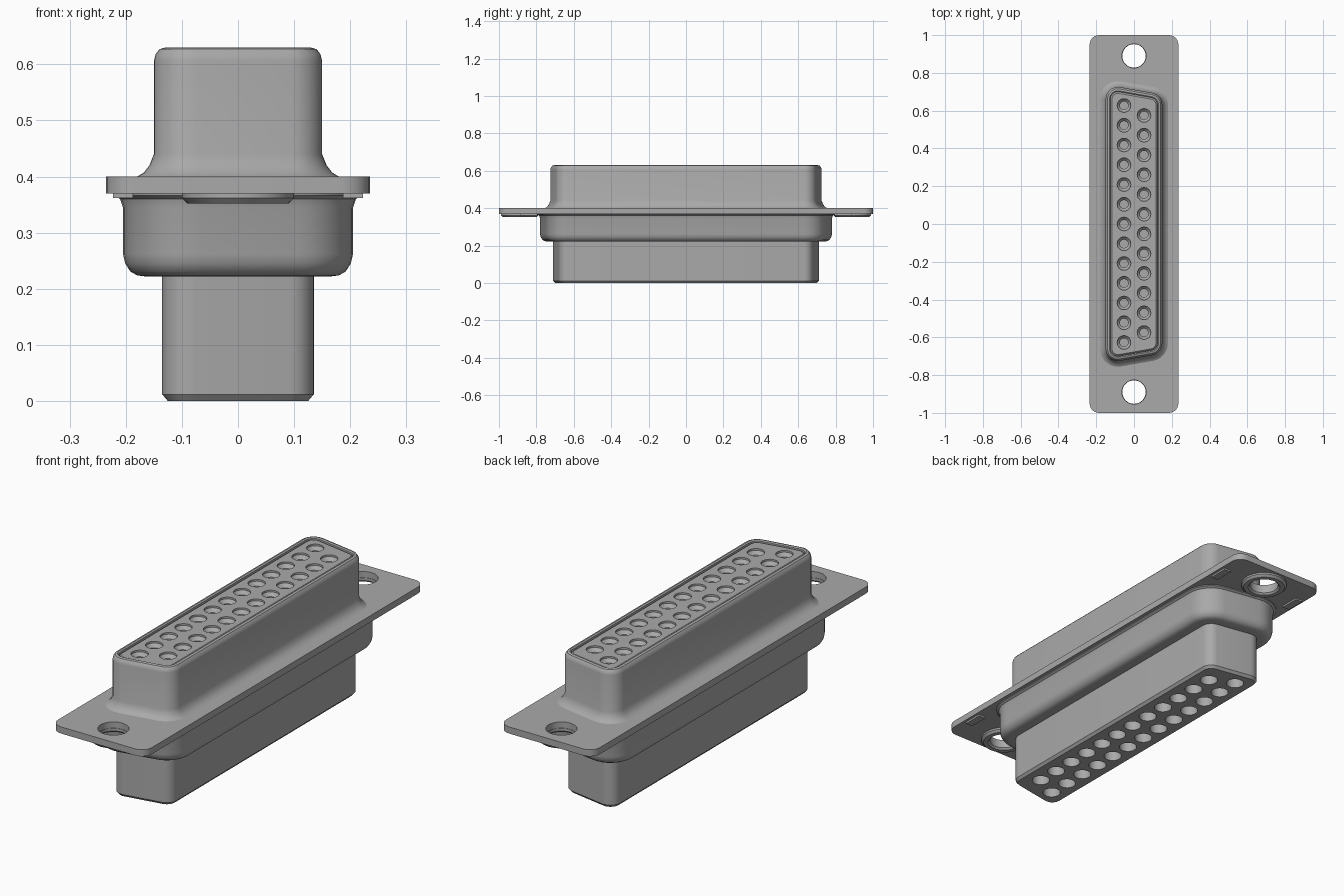
import bpy, bmesh
from math import sin, cos, tan, radians, pi

if "Cube" in bpy.data.objects:
    bpy.data.objects.remove(bpy.data.objects["Cube"])

GREY = (0.40, 0.40, 0.40, 1)
metal = bpy.data.materials.new("satin grey")
metal.use_nodes = True
metal.diffuse_color = GREY
metal.node_tree.nodes["Principled BSDF"].inputs["Base Color"].default_value = GREY


def finish(name, bm):
    bmesh.ops.recalc_face_normals(bm, faces=bm.faces)
    mesh = bpy.data.meshes.new(name)
    bm.to_mesh(mesh)
    bm.free()
    mesh.materials.append(metal)
    obj = bpy.data.objects.new(name, mesh)
    bpy.context.collection.objects.link(obj)
    return obj


def smooth(obj):
    bpy.ops.object.select_all(action="DESELECT")
    obj.select_set(True)
    bpy.context.view_layer.objects.active = obj
    bpy.ops.object.shade_smooth_by_angle(angle=radians(30))


def skin(bm, rings, cap=True, closed=False):
    """Bridge successive rings of points, capping the ends or closing the loop."""
    loops = [[bm.verts.new(p) for p in ring] for ring in rings]
    pairs = list(zip(loops, loops[1:]))
    if closed:
        pairs.append((loops[-1], loops[0]))
    for a, b in pairs:
        for i in range(len(a)):
            j = (i + 1) % len(a)
            bm.faces.new((a[i], a[j], b[j], b[i]))
    if cap:
        bm.faces.new(loops[0])
        bm.faces.new(loops[-1])


# D outline: concentric corner arcs, with the long side at -x
SLANT, R, HALF, LONG = radians(10), 0.065, 0.15, 0.738


def d_ring(inset, z, steps=8):
    y_left = LONG - R * tan(SLANT) - R / cos(SLANT)
    cx = HALF - R
    y_right = y_left - 2 * cx * tan(SLANT)
    corners = [(cx, y_right, 0, 80), (-cx, y_left, 80, 180),
               (-cx, -y_left, 180, 280), (cx, -y_right, 280, 360)]
    pts = []
    for x, y, a0, a1 in corners:
        for k in range(steps + 1):
            a = radians(a0 + (a1 - a0) * k / steps)
            pts.append((x + (R - inset) * cos(a), y + (R - inset) * sin(a), z))
    return pts


def circle(x, y, r, z, n=24):
    return [(x + r * cos(2 * pi * k / n), y + r * sin(2 * pi * k / n), z) for k in range(n)]


def d_part(name, profile, cap=True, closed=False):
    bm = bmesh.new()
    skin(bm, [d_ring(d, z) for d, z in profile], cap, closed)
    return finish(name, bm)


def cut(obj, cutter):
    cutter.hide_render = True
    mod = obj.modifiers.new("holes", "BOOLEAN")
    mod.operation, mod.solver, mod.object = "DIFFERENCE", "EXACT", cutter
    bpy.context.view_layer.objects.active = obj
    bpy.ops.object.modifier_apply(modifier=mod.name)
    bpy.data.objects.remove(cutter)


# Insulating insert with two rows of stepped contact bores
insert = d_part("contact_insert", [(0.025, 0), (0.015, 0.012), (0.015, 0.4),
                                   (0.026, 0.4), (0.026, 0.615), (0.034, 0.623)])
bm = bmesh.new()
PITCH = 0.1045
for count, x in ((13, -0.053), (12, 0.053)):
    for i in range(count):
        y = (i - (count - 1) / 2) * PITCH
        skin(bm, [circle(x, y, r, z) for r, z in
                  ((0.038, -0.01), (0.038, 0.13), (0.022, 0.14), (0.022, 0.6),
                   (0.036, 0.615), (0.036, 0.65))])
cut(insert, finish("bore_cutter", bm))
smooth(insert)

# Upper shell: flared foot, straight wall, rolled rim
smooth(d_part("upper_shell", [
    (-0.032, 0.395), (-0.03, 0.4), (-0.018, 0.407), (-0.008, 0.42), (0, 0.44),
    (0, 0.606), (0.003, 0.618), (0.01, 0.627), (0.02, 0.63),
    (0.026, 0.626), (0.026, 0.395)], cap=False, closed=True))

# Lower shell: wide cup with rounded bottom edge
smooth(d_part("lower_shell", [
    (-0.072, 0.375), (-0.07, 0.366), (-0.06, 0.36), (-0.055, 0.345),
    (-0.055, 0.262), (-0.051, 0.245), (-0.042, 0.231), (-0.03, 0.224),
    (-0.015, 0.222), (0.02, 0.222), (0.02, 0.375)], cap=False, closed=True))

# Mounting flange with rounded corners and two screw holes
W, C = 0.235, 0.05
outline = []
for sx, sy, start in ((1, 1, 0), (-1, 1, 90), (-1, -1, 180), (1, -1, 270)):
    for k in range(7):
        a = radians(start + 15 * k)
        outline.append((sx * (W - C) + C * cos(a), sy * (1 - C) + C * sin(a)))
bm = bmesh.new()
skin(bm, [[(x, y, z) for x, y in outline] for z in (0.37, 0.4)])
flange = finish("mounting_flange", bm)
bm = bmesh.new()
for s in (-1, 1):
    skin(bm, [circle(0, s * 0.89, 0.064, z, 32) for z in (0.3, 0.5)])
cut(flange, finish("screw_cutter", bm))
smooth(flange)

# Screw collars and folded tabs under the flange
for s, end in ((-1, "front"), (1, "back")):
    bm = bmesh.new()
    skin(bm, [circle(0, s * 0.89, r, z, 32) for r, z in
              ((0.1, 0.372), (0.1, 0.362), (0.09, 0.352), (0.07, 0.352),
               (0.062, 0.36), (0.062, 0.372))], cap=False, closed=True)
    smooth(finish(end + "_screw_collar", bm))
    for side, word in ((1, "left"), (-1, "right")):
        bm = bmesh.new()
        bmesh.ops.create_cube(bm, size=1)
        bmesh.ops.scale(bm, vec=(0.035, 0.09, 0.012), verts=bm.verts)
        bmesh.ops.translate(bm, vec=(side * 0.205, s * 0.84, 0.368), verts=bm.verts)
        finish(f"{end}_{word}_tab", bm)
